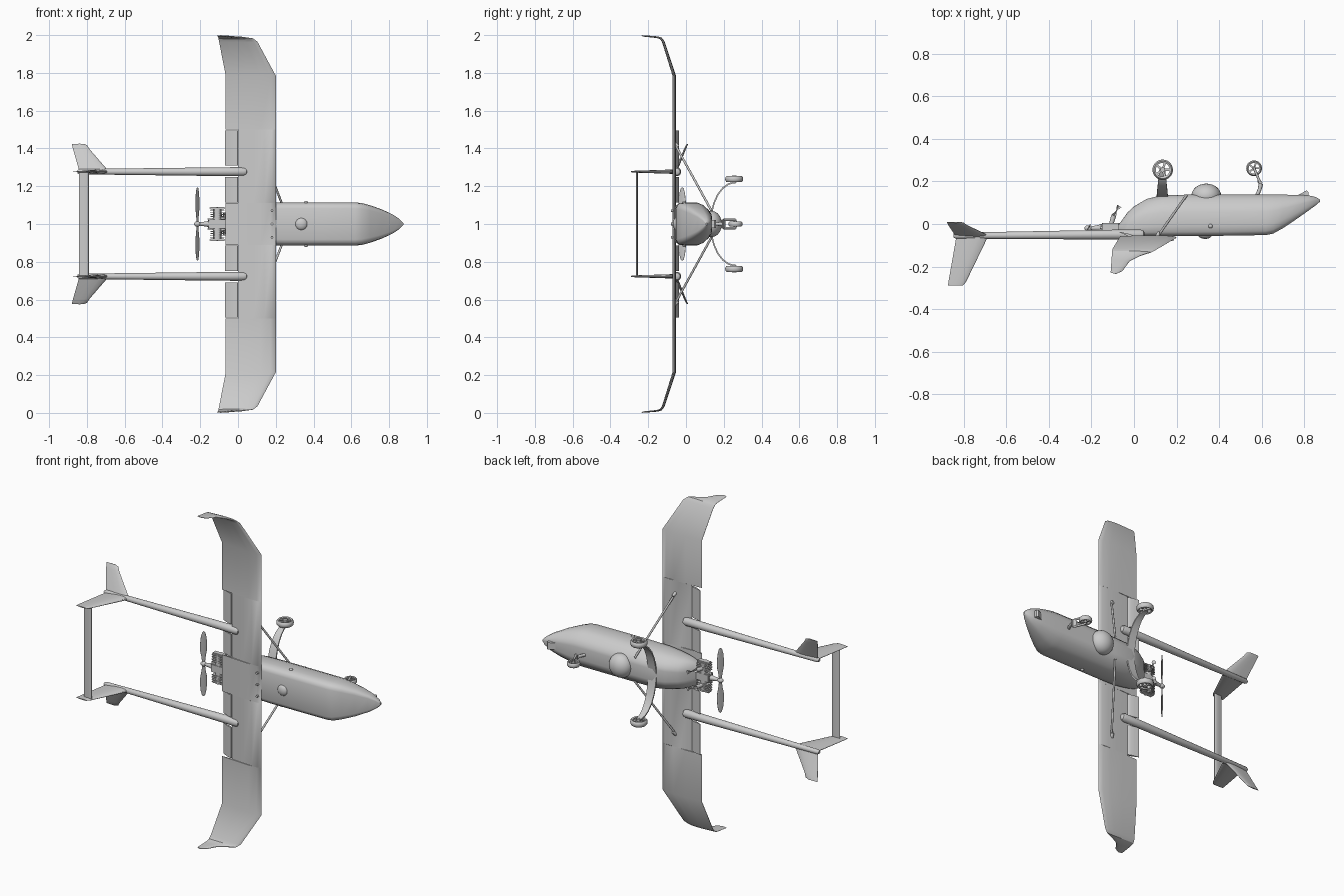
import bpy, bmesh, math
from mathutils import Vector as V, Matrix

if "Cube" in bpy.data.objects:
    bpy.data.objects.remove(bpy.data.objects["Cube"])


def finish(name, bm, angle=35):
    bmesh.ops.recalc_face_normals(bm, faces=bm.faces)
    me = bpy.data.meshes.new(name)
    bm.to_mesh(me)
    bm.free()
    ob = bpy.data.objects.new(name, me)
    bpy.context.collection.objects.link(ob)
    bpy.ops.object.select_all(action='DESELECT')
    ob.select_set(True)
    bpy.context.view_layer.objects.active = ob
    bpy.ops.object.shade_smooth_by_angle(angle=math.radians(angle))
    return ob


def loft(name, rings, angle=35):
    bm = bmesh.new()
    loops = [[bm.verts.new(p) for p in r] for r in rings]
    n = len(loops[0])
    for a, b in zip(loops, loops[1:]):
        for i in range(n):
            bm.faces.new((a[i], a[(i + 1) % n], b[(i + 1) % n], b[i]))
    bm.faces.new(loops[0])
    bm.faces.new(loops[-1])
    return finish(name, bm, angle)


def foil(le, te, thick, normal):
    # symmetric aerofoil ring between a leading and a trailing point
    le, te, n = V(le), V(te), V(normal).normalized()
    prof = [(.02, .4), (.1, .8), (.3, 1), (.6, .75), (1, .12)]
    side = lambda s: [le.lerp(te, t) + n * s * h * thick / 2 for t, h in prof]
    return [le] + side(1) + side(-1)[::-1]


def tube(name, pts, radii, n=16):
    # round bar through points, ring planes follow the path
    pts = [V(p) for p in pts]
    rings = []
    for i, p in enumerate(pts):
        d = (pts[min(i + 1, len(pts) - 1)] - pts[max(i - 1, 0)]).normalized()
        u = d.cross(V((0, 1, 0)) if abs(d.y) < .9 else V((1, 0, 0))).normalized()
        w = d.cross(u)
        rings.append([p + radii[i] * (u * math.cos(a) + w * math.sin(a))
                      for a in (2 * math.pi * k / n for k in range(n))])
    return loft(name, rings)


def ball(name, loc, size):
    bm = bmesh.new()
    bmesh.ops.create_uvsphere(bm, u_segments=32, v_segments=16, radius=1,
                              matrix=Matrix.Translation(loc) @ Matrix.Diagonal((*size, 1)))
    return finish(name, bm, 60)


def box(name, loc, size, rot_z=0, bevel=.004):
    bm = bmesh.new()
    bmesh.ops.create_cube(bm, size=1, matrix=Matrix.Translation(loc)
                          @ Matrix.Rotation(rot_z, 4, 'Z') @ Matrix.Diagonal((*size, 1)))
    bmesh.ops.bevel(bm, geom=bm.edges[:], offset=bevel, segments=2, affect='EDGES')
    return finish(name, bm)


def wheel(name, c, r, w):
    # tyre cross-section swept round the z axis, then hub and spokes
    c = V(c)
    prof = [(.68, -.4), (.85, -.5), (.96, -.3), (1, 0), (.96, .3), (.85, .5), (.68, .4)]
    bm = bmesh.new()
    rings = [[bm.verts.new(c + V((r * q * math.cos(a), r * q * math.sin(a), w * h)))
              for q, h in prof] for a in (2 * math.pi * k / 32 for k in range(32))]
    for k in range(32):
        a, b = rings[k], rings[(k + 1) % 32]
        for i in range(7):
            bm.faces.new((a[i], a[(i + 1) % 7], b[(i + 1) % 7], b[i]))
    finish(name + "_tyre", bm)
    tube(name + "_hub", [c - V((0, 0, w * .55)), c + V((0, 0, w * .55))], [r * .25] * 2)
    for k in range(5):
        a = 2 * math.pi * k / 5
        d = V((math.cos(a), math.sin(a), 0))
        box(name + "_spoke", c + d * r * .45, (r * .6, r * .22, w * .5), a, .001)


# fuselage: x, upper y, lower y, half width
sec = [(0, .72), (.03, .86), (.1, .96), (.25, 1), (.58, 1), (.75, .88), (.9, .66), (.98, .46), (1, .3)]
body = [(-.07, -.04, .0, .05), (-.055, -.05, .02, .068), (-.03, -.052, .055, .08), (0, -.055, .083, .09),
        (.06, -.057, .118, .103), (.13, -.057, .135, .112), (.25, -.057, .138, .114), (.45, -.055, .138, .114),
        (.62, -.052, .138, .114), (.655, -.045, .138, .111), (.7, -.02, .138, .099), (.76, .02, .137, .078),
        (.82, .062, .135, .05), (.855, .088, .127, .026), (.875, .105, .115, .006)]
loft("fuselage", [[V((x, a + (b - a) * u, 1 + h * w)) for u, w in sec]
                  + [V((x, a + (b - a) * u, 1 - h * w)) for u, w in sec[::-1]]
                  for x, a, b, h in body], 32)

# wing: span offset, y, leading x, trailing x, thickness, normal (y, z)
half = [(.11, -.064, .2, -.065, .018, (1, 0)), (.111, -.064, .2, .0, .018, (1, 0)),
        (.5, -.064, .2, .0, .018, (1, 0)), (.501, -.064, .2, -.065, .018, (1, 0)),
        (.785, -.064, .2, -.065, .018, (1, .1)), (.965, -.122, .103, -.1, .014, (1, .4)),
        (.982, -.134, .08, -.103, .012, (1, 1)), (.988, -.15, .03, -.104, .01, (.2, 1)),
        (.991, -.175, -.02, -.106, .009, (.1, 1)), (.995, -.222, -.055, -.109, .007, (.1, 1)),
        (.997, -.235, -.085, -.11, .005, (.1, 1))]
rings = [foil((le, y, 1 + s * d), (te, y + .006, 1 + s * d), t, (0, n[0], s * n[1]))
         for s, rows in ((-1, half[::-1]), (1, half)) for d, y, le, te, t, n in rows]
loft("wing", rings, 30)
for z in (.93, 1, 1.07):
    tube("wing_bolt", [(.18, -.08, z), (.18, -.06, z)], [.007] * 2, 12)

# domes under and over the fuselage
ball("camera_dome", (.34, .132, 1), (.07, .058, .07))
ball("top_dome", (.335, -.05, 1), (.033, .02, .033))

for s in (1, -1):
    Z = lambda d: 1 + s * d
    # drooped flaps
    for a, b in ((.115, .25), (.31, .495)):
        loft("flap", [foil((.0, -.06, Z(d)), (-.068, -.038, Z(d)), .012, (.3, 1, 0)) for d in (a, b)])
    # tail boom
    tube("tail_boom", [(.05, -.05, Z(.277)), (.045, -.05, Z(.277)), (.03, -.05, Z(.277)),
                       (-.1, -.05, Z(.277)), (-.84, -.055, Z(.277)), (-.85, -.055, Z(.277))],
         [.008, .018, .024, .023, .014, .008], 20)
    # vertical fin and slanted lower fin
    loft("tail_fin", [foil((-.685, -.055, Z(.277)), (-.835, -.055, Z(.277)), .024, (0, 0, 1)),
                      foil((-.79, -.272, Z(.277)), (-.873, -.272, Z(.277)), .01, (0, 0, 1)),
                      foil((-.805, -.29, Z(.277)), (-.875, -.29, Z(.277)), .006, (0, 0, 1))])
    n = (0, 1, -.4 * s)
    loft("slanted_fin", [foil((-.685, -.055, Z(.28)), (-.84, -.055, Z(.28)), .016, n),
                         foil((-.785, -.006, Z(.395)), (-.873, -.006, Z(.395)), .01, n),
                         foil((-.8, .005, Z(.418)), (-.879, .005, Z(.418)), .008, n),
                         foil((-.82, .008, Z(.424)), (-.879, .008, Z(.424)), .005, n)])
    # wing strut
    tube("wing_strut", [(.11, -.06, Z(.425)), (.247, .135, Z(.07))], [.006] * 2, 12)
    tube("strut_foot", [(.11, -.06, Z(.425)), (.116, -.04, Z(.41))], [.011, .007], 12)
    ball("side_nub", (.36, -.01, Z(.114)), (.01, .01, .009))
    # sprung main gear leg, flat blade bent along an arc: y, span offset, blade half chord
    arc = [(.125, .0, .027), (.135, .06, .026), (.148, .11, .025), (.168, .155, .023),
           (.195, .19, .02), (.225, .212, .017), (.262, .222, .013)]
    leg = []
    for i, (y, d, c) in enumerate(arc):
        q, p = arc[min(i + 1, 6)], arc[max(i - 1, 0)]
        nrm = V((0, q[1] - p[1], -s * (q[0] - p[0]))).normalized() * .004
        m = V((.133, y, Z(d)))
        leg.append([m + V((c, 0, 0)) + nrm, m - V((c, 0, 0)) + nrm,
                    m - V((c, 0, 0)) - nrm, m + V((c, 0, 0)) - nrm])
    loft("main_gear_leg", leg)
    tube("main_axle", [(.135, .255, Z(.215)), (.135, .255, Z(.25))], [.006] * 2, 12)
    wheel("main_wheel", (.135, .255, Z(.238)), .048, .032)
    # engine cylinders with cooling fins, exhaust and mounts
    tube("engine_cylinder", [(-.11, -.018, Z(.01)), (-.11, -.018, Z(.088))], [.022] * 2)
    for k in range(5):
        d = .04 + k * .01
        box("cooling_fin", (-.11, -.018, Z(d)), (.075, .045, .004), 0, .001)
    box("cylinder_head", (-.11, -.018, Z(.085)), (.08, .035, .012))
    tube("exhaust_stack", [(-.11, -.01, Z(.05)), (-.095, .04, Z(.05)), (-.07, .085, Z(.05))],
         [.01, .012, .012])
    tube("engine_mount", [(-.16, -.018, Z(.022)), (-.03, -.018, Z(.035))], [.006] * 2, 12)
    # propeller blade
    loft("propeller_blade", [foil((-.215 + c * .55, -.02 + c, Z(d)), (-.215 - c * .55, -.02 - c, Z(d)),
                                  .006, (1, -.55, 0))
                             for d, c in ((.005, .007), (.04, .011), (.08, .018), (.12, .019),
                                          (.16, .015), (.185, .009), (.194, .003))])

# tailplane joining the two fins
loft("tailplane", [foil((-.79, -.26, z), (-.842, -.26, z), .01, (0, 1, 0)) for z in (.723, 1.277)])

# crankcase, shaft and spinner
box("crankcase", (-.11, -.018, 1), (.09, .045, .05))
tube("propeller_shaft", [(-.14, -.018, 1), (-.165, -.018, 1), (-.2, -.02, 1), (-.222, -.02, 1)],
     [.022, .014, .009, .009])
ball("spinner", (-.215, -.02, 1), (.018, .014, .014))

# nose gear with fork
tube("nose_leg", [(.575, .125, 1), (.592, .165, 1), (.597, .19, 1)], [.009, .009, .011], 12)
box("nose_fork_bridge", (.592, .198, 1), (.026, .014, .05), -.5)
for d in (-.022, .022):
    tube("nose_fork", [(.592, .198, 1 + d), (.565, .262, 1 + d)], [.006] * 2, 12)
tube("nose_axle", [(.565, .262, .975), (.565, .262, 1.025)], [.005] * 2, 12)
wheel("nose_wheel", (.565, .262, 1), .037, .028)

# small camera wedge under the nose
loft("nose_camera", [[V((x, y, z)) for x, y in ((.76, .13), (.812, .158), (.82, .15), (.82, .125))]
                     for z in (.98, 1.02)])
